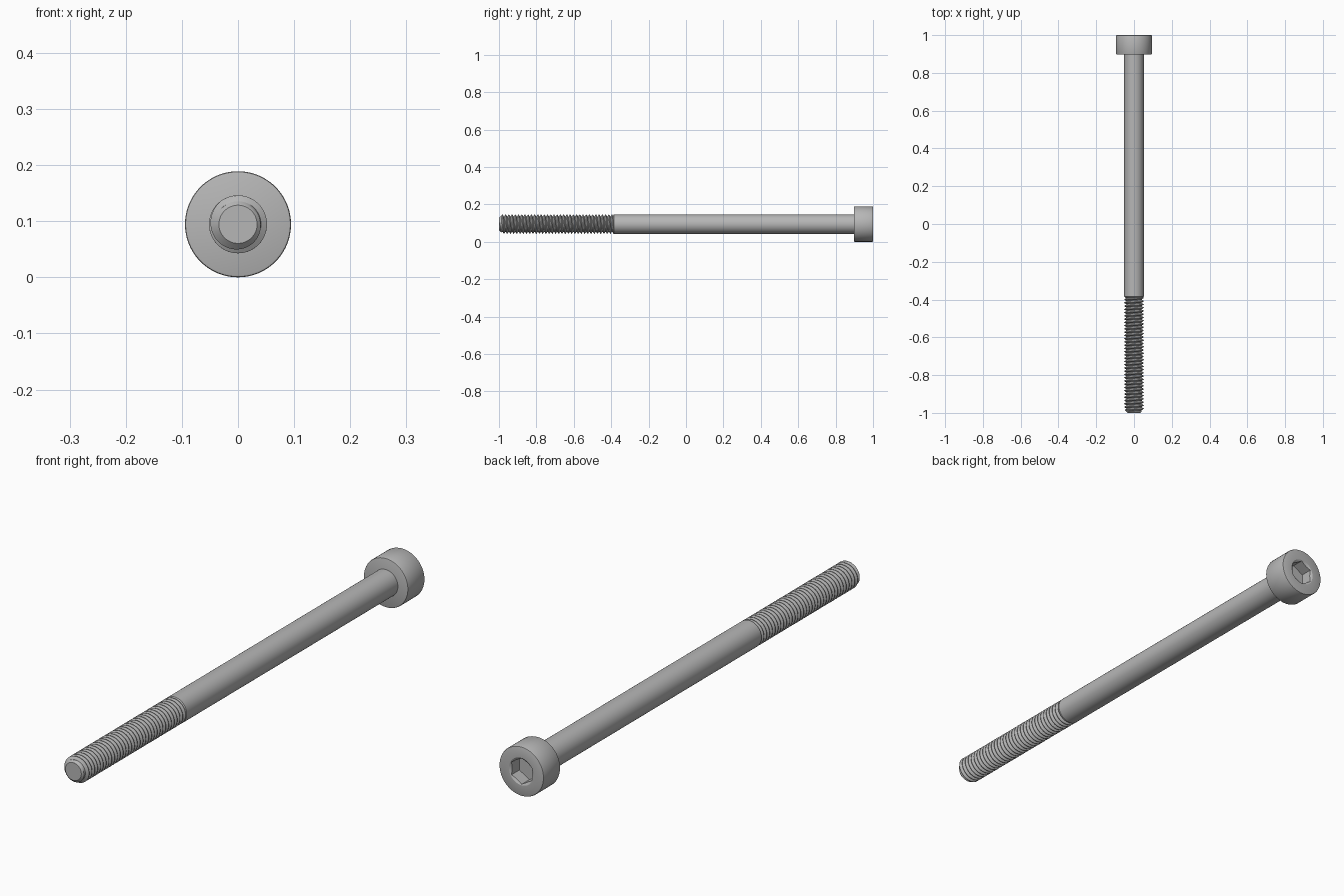
import bpy, bmesh
from math import sin, cos, pi, radians

if "Cube" in bpy.data.objects:
    bpy.data.objects.remove(bpy.data.objects["Cube"], do_unlink=True)

HEAD_R, SHANK_R, ROOT_R, TIP_R = 0.0945, 0.0517, 0.0410, 0.034
HEAD_Y, THREAD_END = 0.897, -0.385
PITCH = 1 / 58
SOCKET, SOCKET_DEPTH = 0.0432, 0.05     # half width across flats, depth
SINK_R = 0.0525                         # rim of the socket countersink

steel = bpy.data.materials.new("grey steel")
steel.use_nodes = True
GREY = (0.47, 0.47, 0.47, 1)
steel.diffuse_color = GREY
steel.node_tree.nodes["Principled BSDF"].inputs["Base Color"].default_value = GREY


def point(r, y, a):
    return (r * sin(a), y, HEAD_R + r * cos(a))


def hex_radius(a):
    return SOCKET / cos(a % (pi / 3) - pi / 6)


def skin(name, rings, closed, fix_normals=True):
    """Join neighbouring rows of points with faces and make an object."""
    bm = bmesh.new()
    rows = [[bm.verts.new(p) for p in ring] for ring in rings]
    n = len(rows[0])
    for lower, upper in zip(rows, rows[1:]):
        for i in range(n if closed else n - 1):
            j = (i + 1) % n
            bm.faces.new((lower[i], lower[j], upper[j], upper[i]))
    bmesh.ops.remove_doubles(bm, verts=bm.verts, dist=1e-5)
    bmesh.ops.dissolve_degenerate(bm, dist=1e-6, edges=bm.edges)
    if fix_normals:
        bmesh.ops.recalc_face_normals(bm, faces=bm.faces)
    mesh = bpy.data.meshes.new(name)
    bm.to_mesh(mesh)
    bm.free()
    obj = bpy.data.objects.new(name, mesh)
    bpy.context.collection.objects.link(obj)
    mesh.materials.append(steel)
    bpy.ops.object.select_all(action='DESELECT')
    obj.select_set(True)
    bpy.context.view_layer.objects.active = obj
    bpy.ops.object.shade_smooth_by_angle(angle=radians(25))
    return obj


def lathe(name, profile, sides=96):
    """Turn (radius, y) pairs round the screw axis; either may depend on the angle."""
    def at(v, a):
        return v(a) if callable(v) else v
    angles = [2 * pi * i / sides for i in range(sides)]
    return skin(name, [[point(at(r, a), at(y, a), a) for a in angles]
                       for r, y in profile], True)


# Head with rounded edges, countersunk hexagonal socket
edge = 0.004
lathe("socket_head", [
    (0, HEAD_Y), (HEAD_R - edge, HEAD_Y), (HEAD_R - edge * 0.3, HEAD_Y + edge * 0.3),
    (HEAD_R, HEAD_Y + edge), (HEAD_R, 1 - edge),
    (HEAD_R - edge * 0.3, 1 - edge * 0.3), (HEAD_R - edge, 1), (SINK_R, 1),
    (hex_radius, lambda a: 1 - (SINK_R - hex_radius(a)) * 0.6),
    (hex_radius, 1 - SOCKET_DEPTH), (0, 1 - SOCKET_DEPTH)])

# Plain shank, with the core that carries the thread
lathe("shank", [
    (0, -1), (TIP_R, -1), (TIP_R, -0.97), (ROOT_R - 0.001, -0.95),
    (ROOT_R - 0.001, THREAD_END - 0.01), (SHANK_R, THREAD_END),
    (SHANK_R, HEAD_Y + 0.005), (0, HEAD_Y + 0.005)])

# Right-handed thread, trimmed by the tip chamfer and the shank
tooth = [(0, ROOT_R), (0.12, ROOT_R), (0.5, SHANK_R), (0.62, SHANK_R), (1, ROOT_R)]
STEPS = 48
turns = int((THREAD_END + 1) / PITCH) + 3
rows = []
for i in range(turns * STEPS + 1):
    turn = i / STEPS
    row = []
    for t, r in tooth:
        y = min(max(-1 + PITCH * (turn + t - 1.5), -1), THREAD_END)
        row.append(point(min(r, TIP_R + (y + 1)), y, 2 * pi * turn))
    rows.append(row)
skin("thread", rows, False)
